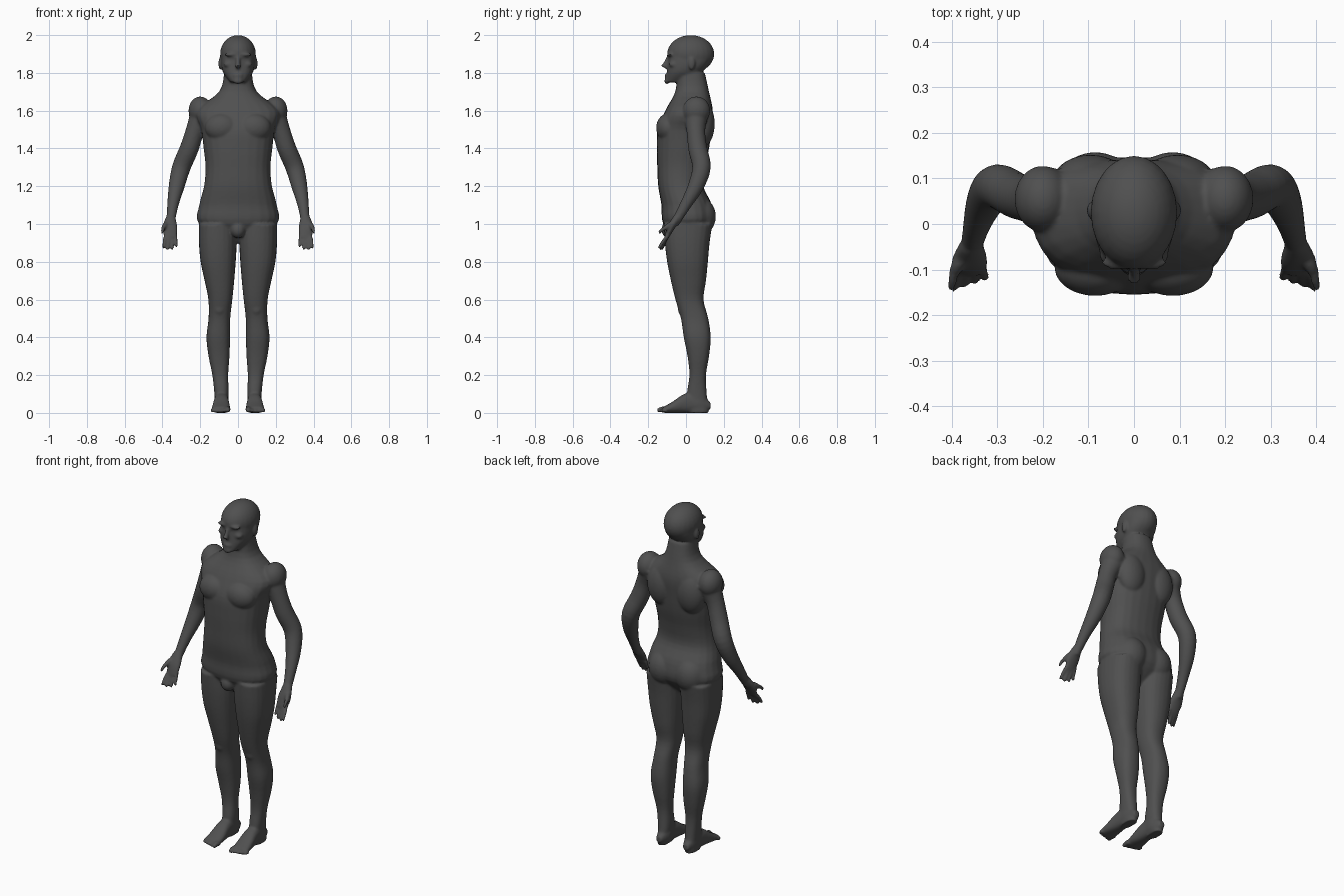
import bpy
import bmesh
from math import cos, sin, pi
from mathutils import Vector, Matrix

old = bpy.data.objects.get("Cube")
if old:
    bpy.data.objects.remove(old, do_unlink=True)

SIDES = 24
STEPS = 4
bm = bmesh.new()


def smooth_rows(rows):
    """Fill in rows between the given ones with a gentle spline."""
    result = []
    last = len(rows) - 1
    for i in range(last):
        start, end = rows[i], rows[i + 1]
        before, after = rows[max(i - 1, 0)], rows[min(i + 2, last)]
        for step in range(STEPS):
            t = step / STEPS
            row = []
            for a, b, c, d in zip(before, start, end, after):
                bend = (2 * b - 2 * c + (c - a) / 2 + (d - b) / 2) * t
                ease = 3 * (c - b) - (c - a) - (d - b) / 2
                row.append(b + t * ((c - a) / 2 + t * (ease + bend)))
            result.append(row)
    result.append(rows[last])
    return result


def skin(rings):
    """Join rings of points into a closed tube."""
    loops = [[bm.verts.new(point) for point in ring] for ring in rings]
    for low, high in zip(loops, loops[1:]):
        for i in range(SIDES):
            j = (i + 1) % SIDES
            bm.faces.new((low[i], low[j], high[j], high[i]))
    bm.faces.new(list(reversed(loops[0])))
    bm.faces.new(loops[-1])


def oval():
    """Points around a unit circle."""
    for i in range(SIDES):
        angle = 2 * pi * i / SIDES
        yield cos(angle), sin(angle)


def fuller(value):
    """Push a circle coordinate outward for a slightly squarer section."""
    return value * (1.12 - .12 * value * value)


def stack(start, step, left, right, near, far, along_y=False):
    """Loft evenly spaced level sections, given by their limits on both other axes."""
    rows = [(start + step * i, *limits) for i, limits in enumerate(zip(left, right, near, far))]
    rings = []
    for position, x_low, x_high, w_low, w_high in smooth_rows(rows):
        ring = []
        for c, s in oval():
            x = (x_low + x_high + fuller(c) * (x_high - x_low)) / 2
            w = (w_low + w_high + fuller(s) * (w_high - w_low)) / 2
            ring.append((x, position, w) if along_y else (x, w, position))
        rings.append(ring)
    skin(rings)


def limb(points, widths, depths):
    """Loft oval sections square to a path."""
    rows = smooth_rows([(*p, w, d) for p, w, d in zip(points, widths, depths)])
    path = [Vector(row[:3]) for row in rows]
    rings = []
    for i, (*_, width, depth) in enumerate(rows):
        way = (path[min(i + 1, len(path) - 1)] - path[max(i - 1, 0)]).normalized()
        across = way.cross(Vector((0, 1, .01))).normalized()
        forward = way.cross(across)
        rings.append([path[i] + across * c * width + forward * s * depth for c, s in oval()])
    skin(rings)


def blob(place, size):
    """Rounded muscle or feature."""
    matrix = Matrix.Translation(place) @ Matrix.Diagonal((*size, 1))
    bmesh.ops.create_uvsphere(bm, u_segments=SIDES, v_segments=16, radius=1, matrix=matrix)


def digit(start, end, radius):
    """Finger or toe with a rounded tip."""
    middle = Vector(start).lerp(Vector(end), .5) + Vector((0, 0, radius * .3))
    sizes = (radius, radius, radius * .85)
    limb((start, middle, end), sizes, sizes)
    blob(end, [sizes[-1]] * 3)


def negative(values):
    return [-value for value in values]


# Torso and neck, from the groin up
half_width = (.02, .205, .205, .18, .172, .182, .195, .22, .1, .073)
chest_line = (.04, .12, .13, .147, .152, .155, .15, .11, .057, .05)
back_line = (.05, .14, .137, .092, .1, .122, .135, .142, .122, .1)
stack(.9, .1, negative(half_width), half_width, negative(chest_line), back_line)
blob((.085, -.095, 1.51), (.09, .063, .075))     # chest muscle
blob((.095, .09, 1.53), (.085, .062, .12))       # shoulder blade
blob((.085, .075, 1.04), (.09, .083, .1))        # buttock
blob((0, -.09, .97), (.04, .04, .045))           # groin

# Skull and face, from the chin up
blob((0, .025, 1.9), (.095, .125, .1))
face_width = (.04, .078, .09, .088)
stack(1.75, .05, negative(face_width), face_width, (-.108, -.101, -.095, -.09), (0, .08, .125, .14))
nose = (.01, .012, .017)
limb([(0, -.09, 1.89), (0, -.108, 1.85), (0, -.12, 1.83)], nose, nose)
blob((.038, -.085, 1.897), (.034, .016, .01))    # brow
blob((.05, -.065, 1.845), (.027, .026, .018))    # cheekbone
blob((0, -.1, 1.79), (.026, .013, .006))         # upper lip
blob((0, -.1, 1.777), (.023, .012, .006))        # lower lip
blob((0, -.1, 1.757), (.027, .015, .016))        # chin
blob((.094, .03, 1.85), (.01, .018, .033))       # ear

# Leg, from the sole up
stack(0, .1,
      (.06, .05, .052, .045, .042, .041, .03, .02, .012, .007, .01),
      (.12, .125, .136, .156, .167, .156, .157, .177, .198, .207, .208),
      (.01, .005, .018, .008, -.012, -.027, -.056, -.08, -.1, -.112, -.118),
      (.12, .11, .106, .122, .131, .118, .093, .106, .116, .125, .14))
blob((.098, -.012, .555), (.036, .032, .045))    # kneecap

# Foot, from the ball back to the heel
stack(-.12, .05,
      (.045, .042, .047, .05, .05, .07),
      (.14, .137, .13, .125, .122, .105),
      (0, 0, 0, 0, 0, .02),
      (.032, .06, .095, .11, .1, .055), along_y=True)
for i in range(5):
    x = .054 + .02 * i
    radius = .011 if i else .015
    digit((x, -.1, radius), (x, .006 * i - .143, radius), radius)

# Shoulder and arm, from the shoulder down
blob((.2, .055, 1.6), (.062, .073, .075))
across = (.18, .225, .258, .3, .325, .345, .358)
depth = (.055, .052, .062, .082, .052, -.003, -.06)
arm_size = (.07, .05, .05, .049, .042, .03, .022)
limb([(x, y, 1.6 - i / 10) for i, (x, y) in enumerate(zip(across, depth))], arm_size, arm_size)

# Palm, fingers and thumb
limb([(.356, -.045, 1.035), (.36, -.08, .98), (.357, -.105, .925)], (.026, .04, .034), (.022, .019, .011))
for i, tip in enumerate((.884, .87, .867, .876)):
    digit((.33 + .018 * i, -.096, .94), (.326 + .023 * i, -.118 - .008 * i, tip), .0095)
knuckle = (.395, -.108, .98)
digit((.378, -.072, 1), knuckle, .014)
digit(knuckle, (.401, -.14, .957), .0105)

bmesh.ops.recalc_face_normals(bm, faces=bm.faces)
mesh = bpy.data.meshes.new("body")
bm.to_mesh(mesh)
bm.free()
body = bpy.data.objects.new("body", mesh)
bpy.context.collection.objects.link(body)

# Mirror the parts, fuse them into one skin and soften the joins
mirror = body.modifiers.new("both_sides", 'MIRROR')
mirror.use_mirror_merge = False
fuse = body.modifiers.new("fuse", 'REMESH')
fuse.mode = 'VOXEL'
fuse.voxel_size = .0065
fuse.use_smooth_shade = True
soften = body.modifiers.new("soften", 'SMOOTH')
soften.factor = .5
soften.iterations = 6

# Dark grey skin
grey = bpy.data.materials.new("dark_grey")
grey.use_nodes = True
color = (.08, .08, .08, 1)
grey.diffuse_color = color
grey.node_tree.nodes["Principled BSDF"].inputs["Base Color"].default_value = color
mesh.materials.append(grey)
for face in mesh.polygons:
    face.use_smooth = True
